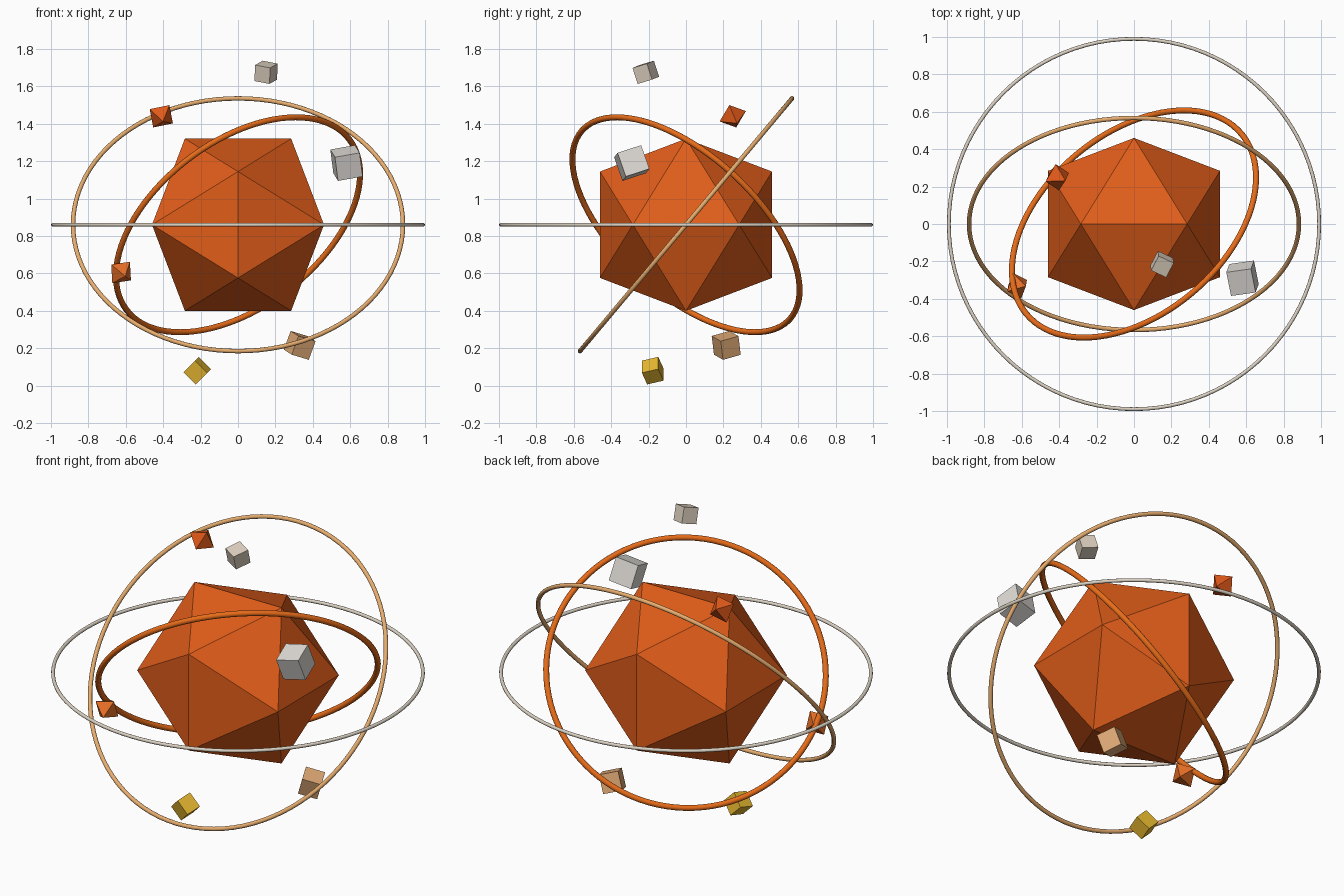
import bpy, bmesh
from math import radians, sqrt
from mathutils import Vector

if "Cube" in bpy.data.objects:
    bpy.data.objects.remove(bpy.data.objects["Cube"])

CENTRE = (0, 0, 0.86)


def paint(obj, rgb):
    mat = bpy.data.materials.new(obj.name + "_colour")
    mat.diffuse_color = (*rgb, 1)
    mat.use_nodes = True
    mat.node_tree.nodes["Principled BSDF"].inputs["Base Color"].default_value = mat.diffuse_color
    obj.data.materials.append(mat)


def hull(name, points, loc, rot, rgb):
    """Flat-faced convex solid from its corner points."""
    bm = bmesh.new()
    for p in points:
        bm.verts.new(p)
    bmesh.ops.convex_hull(bm, input=bm.verts[:])
    bmesh.ops.recalc_face_normals(bm, faces=bm.faces[:])
    mesh = bpy.data.meshes.new(name)
    bm.to_mesh(mesh)
    bm.free()
    obj = bpy.data.objects.new(name, mesh)
    bpy.context.collection.objects.link(obj)
    obj.location = loc
    obj.rotation_euler = [radians(a) for a in rot]
    paint(obj, rgb)


def ring(name, radius, tube, rot, rgb):
    bpy.ops.mesh.primitive_torus_add(
        major_radius=radius, minor_radius=tube, major_segments=96, minor_segments=12,
        location=CENTRE, rotation=[radians(a) for a in rot])
    obj = bpy.context.object
    obj.name = name
    bpy.ops.object.shade_smooth()
    paint(obj, rgb)


def cube(name, size, loc, rot, rgb):
    bpy.ops.mesh.primitive_cube_add(size=size, location=loc, rotation=[radians(a) for a in rot])
    obj = bpy.context.object
    obj.name = name
    paint(obj, rgb)


# Central icosahedron: corners of three golden rectangles
b = 0.46
a = b * 2 / (1 + sqrt(5))
corners = []
for s in (-1, 1):
    for t in (-1, 1):
        corners += [(s * a, 0, t * b), (0, s * b, t * a), (s * b, t * a, 0)]
hull("core_icosahedron", corners, CENTRE, (0, 0, 0), (0.75, 0.11, 0.01))

# Orbit rings
ring("outer_ring", 0.99, 0.01, (0, 0, 0), (0.72, 0.65, 0.55))
ring("middle_ring", 0.882, 0.012, (50, 0, 0), (0.80, 0.42, 0.16))
ring("inner_ring", 0.75, 0.016, (-50, 0, 40), (0.80, 0.15, 0.01))

# Small octahedra
for name, r, loc, rot, rgb in [
    ("upper_octahedron", 0.076, (-0.41, 0.25, 1.44), (25, 30, 20), (0.75, 0.10, 0.01)),
    ("lower_octahedron", 0.074, (-0.625, -0.33, 0.605), (20, 35, 30), (0.80, 0.16, 0.02)),
]:
    tips = [Vector([s * r if i == k else 0 for i in range(3)]) for k in range(3) for s in (-1, 1)]
    hull(name, tips, loc, rot, rgb)

# Floating cubes
cube("white_cube", 0.135, (0.58, -0.29, 1.19), (18, -10, 8), (0.75, 0.72, 0.68))
cube("beige_cube", 0.09, (0.15, -0.215, 1.675), (15, 10, -25), (0.72, 0.63, 0.52))
cube("tan_cube", 0.107, (0.33, 0.215, 0.215), (15, 15, 28), (0.75, 0.40, 0.18))
cube("yellow_cube", 0.092, (-0.218, -0.178, 0.08), (18, 45, 0), (0.80, 0.48, 0.03))
